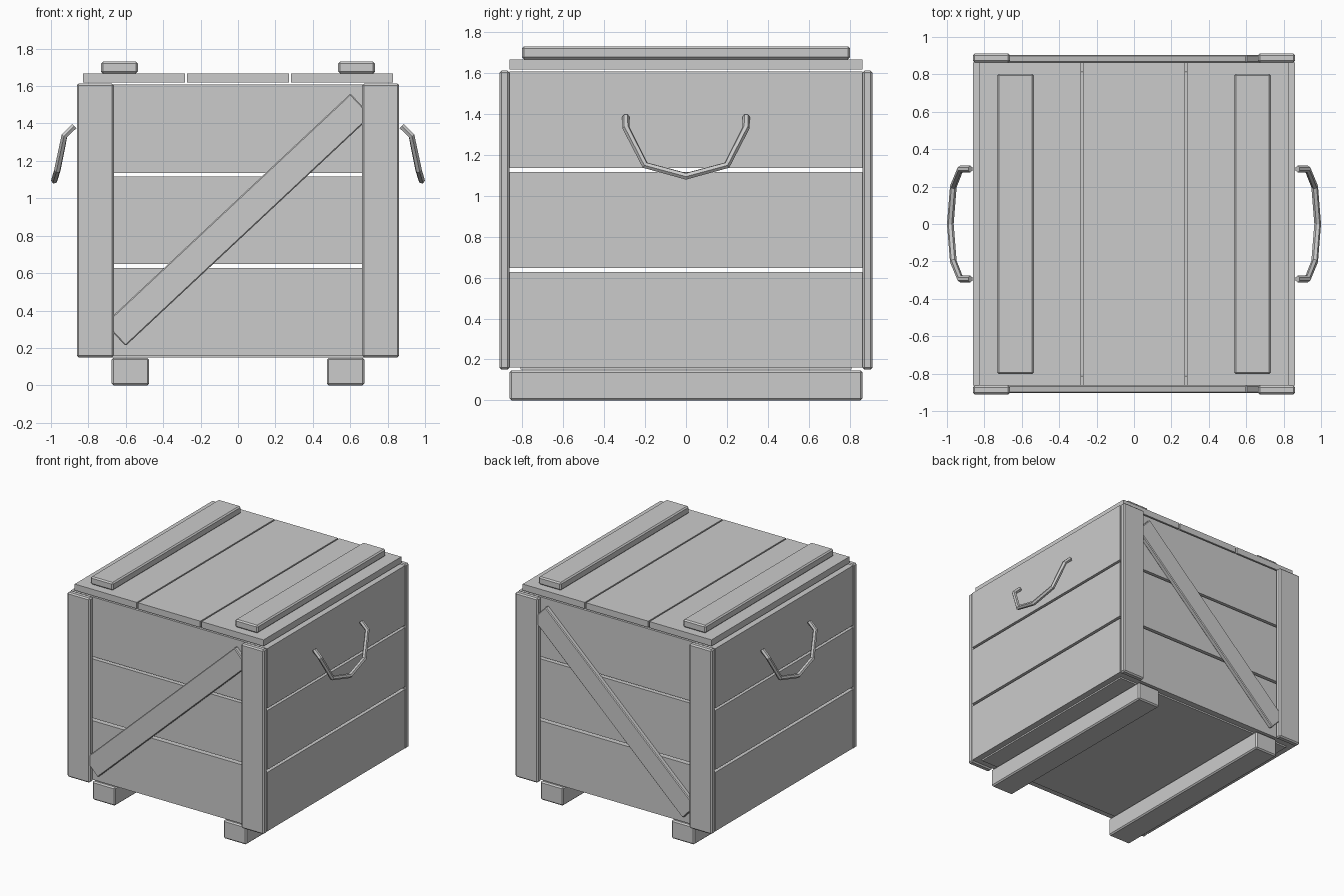
import bpy, math

if "Cube" in bpy.data.objects:
    bpy.data.objects.remove(bpy.data.objects["Cube"])


def box(name, x, y, z, bevel=0.0):
    """Box from (min, max) ranges, with an optional small chamfer."""
    r = (x, y, z)
    bpy.ops.mesh.primitive_cube_add(size=1, location=[(a + b) / 2 for a, b in r])
    ob = bpy.context.object
    ob.name = name
    ob.scale = [b - a for a, b in r]
    bpy.ops.object.transform_apply(location=False, rotation=False, scale=True)
    if bevel:
        m = ob.modifiers.new("chamfer", 'BEVEL')
        m.width = bevel
        m.segments = 1
    return ob


def span(s, a, b):
    """Range a..b mirrored to the side given by s."""
    return tuple(sorted((s * a, s * b)))


# Floor panel and runners
box("floor", (-0.81, 0.81), (-0.81, 0.81), (0.15, 0.20))
for s in (-1, 1):
    box("runner", span(s, 0.475, 0.675), (-0.863, 0.863), (0.0, 0.147), 0.01)

# Wall boards: three rows with gaps, on all four sides
for z in ((0.16, 0.627), (0.648, 1.117), (1.136, 1.608)):
    for s in (-1, 1):
        box("end_board", (-0.862, 0.862), span(s, 0.813, 0.863), z)
        box("side_board", span(s, 0.812, 0.862), (-0.813, 0.813), z)

# Corner posts and diagonal braces on front and back
for sy in (-1, 1):
    for sx in (-1, 1):
        box("corner_post", span(sx, 0.664, 0.862), span(sy, 0.863, 0.912),
            (0.15, 1.613), 0.01)
    brace = box("diagonal_brace", (-0.9, 0.9), span(sy, 0.863, 0.903),
                (0.803, 0.967), 0.006)
    brace.rotation_euler.y = -math.radians(43.1)

# Lid boards and battens
for x in ((-0.828, -0.284), (-0.273, 0.273), (0.284, 0.828)):
    box("lid_board", x, (-0.863, 0.863), (1.618, 1.668))
for s in (-1, 1):
    box("lid_batten", span(s, 0.535, 0.733), (-0.803, 0.803), (1.668, 1.73), 0.01)

# Drop handles: faceted tubes along a bent path
half = [(0.875, 0.294, 1.386), (0.928, 0.294, 1.334), (0.966, 0.2, 1.15)]
path = [(x, -y, z) for x, y, z in half] + [(0.982, 0, 1.096)] + half[::-1]
for s in (-1, 1):
    cu = bpy.data.curves.new("handle", 'CURVE')
    cu.dimensions = '3D'
    cu.bevel_depth = 0.018
    cu.bevel_resolution = 1
    cu.use_fill_caps = True
    sp = cu.splines.new('POLY')
    sp.points.add(len(path) - 1)
    for p, (x, y, z) in zip(sp.points, path):
        p.co = (s * x, y, z, 1)
    sp.use_smooth = False
    bpy.context.collection.objects.link(bpy.data.objects.new("handle", cu))
